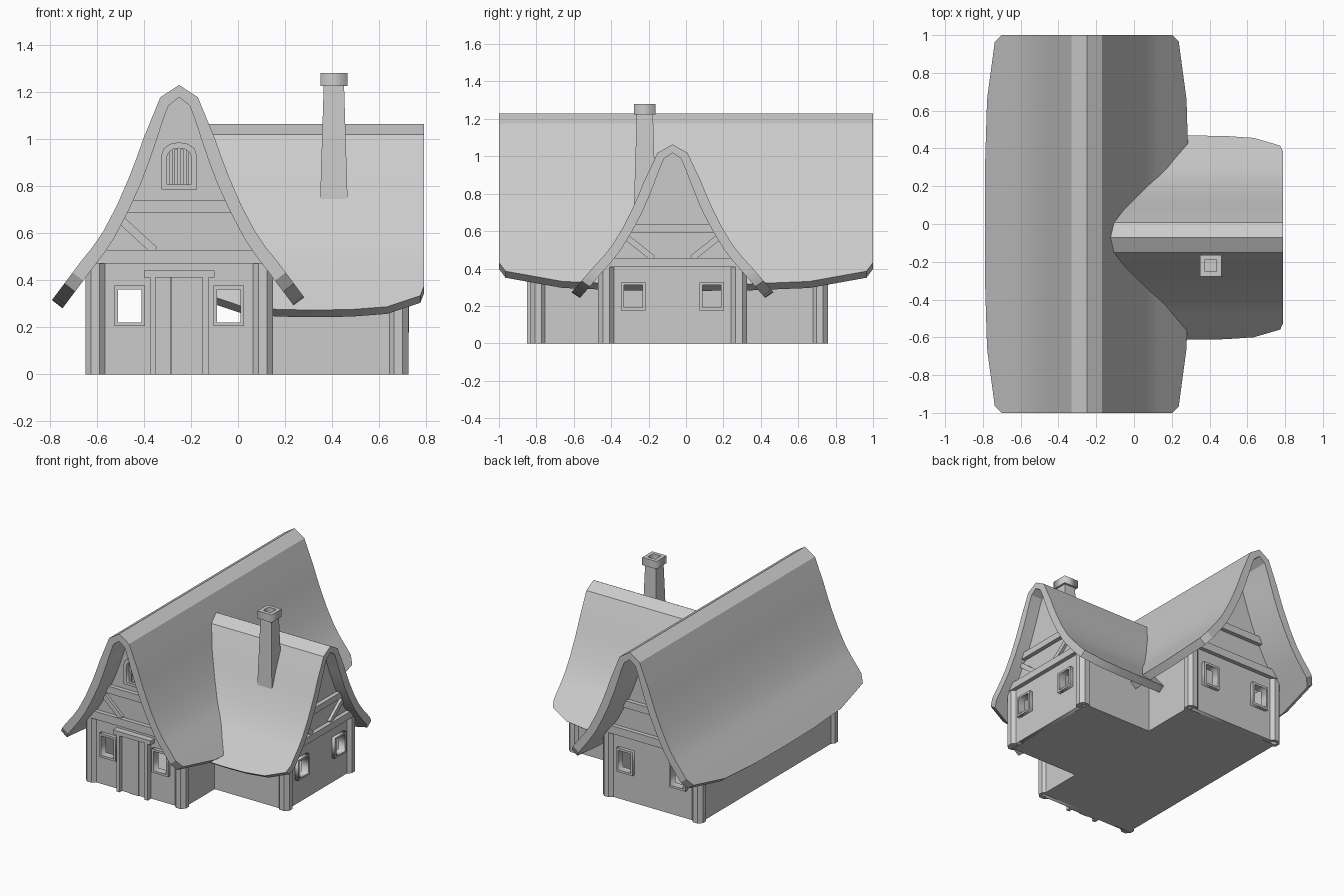
import bpy, bmesh, math
from mathutils import Matrix, Vector

if "Cube" in bpy.data.objects:
    bpy.data.objects.remove(bpy.data.objects["Cube"])

T = Matrix.Translation
# Half profiles of the roof (distance from ridge, height)
OUTER = [(0, 1.228), (.08, 1.176), (.115, 1.09), (.152, 1.0), (.182, .915), (.215, .83),
         (.265, .715), (.322, .607), (.37, .537), (.42, .475), (.54, .315)]
INNER = [(0, 1.176), (.045, 1.14), (.068, 1.08), (.097, .99), (.128, .9), (.162, .81),
         (.217, .69), (.275, .58), (.325, .505), (.375, .44), (.495, .28)]


def finish(bm, name, M):
    bm.transform(M)
    bmesh.ops.recalc_face_normals(bm, faces=bm.faces[:])
    me = bpy.data.meshes.new(name)
    bm.to_mesh(me)
    bm.free()
    ob = bpy.data.objects.new(name, me)
    bpy.context.collection.objects.link(ob)
    return ob


def box(name, lo, hi, M=Matrix(), rot=0):
    """Box between two corners, optionally turned about its own y axis."""
    lo, hi = Vector(lo), Vector(hi)
    bm = bmesh.new()
    bmesh.ops.create_cube(bm, size=1)
    return finish(bm, name, M @ T((lo + hi) / 2) @ Matrix.Rotation(rot, 4, 'Y')
                  @ Matrix.Diagonal((*(hi - lo), 1)))


def post(name, x, y, h):
    bm = bmesh.new()
    bmesh.ops.create_cone(bm, cap_ends=True, segments=8, radius1=.047, radius2=.047, depth=h)
    return finish(bm, name, T((x, y, h / 2)) @ Matrix.Rotation(math.pi / 8, 4, 'Z'))


def panel(name, loops, y0, y1, M):
    """Flat upright panel from an outline plus hole outlines in (x, z)."""
    cu = bpy.data.curves.new(name, 'CURVE')
    cu.dimensions, cu.fill_mode, cu.extrude = '2D', 'BOTH', (y1 - y0) / 2
    for pts in loops:
        sp = cu.splines.new('POLY')
        sp.points.add(len(pts) - 1)
        for p, (u, v) in zip(sp.points, pts):
            p.co = (u, v, 0, 1)
        sp.use_cyclic_u = True
    tmp = bpy.data.objects.new(name + "_outline", cu)
    bpy.context.collection.objects.link(tmp)
    bpy.context.view_layer.update()
    me = bpy.data.meshes.new_from_object(tmp.evaluated_get(bpy.context.evaluated_depsgraph_get()))
    bpy.data.objects.remove(tmp)
    bm = bmesh.new()
    bm.from_mesh(me)
    bpy.data.meshes.remove(me)
    bmesh.ops.remove_doubles(bm, verts=bm.verts[:], dist=1e-5)
    return finish(bm, name, M @ T((0, (y0 + y1) / 2, 0)) @ Matrix.Rotation(math.pi / 2, 4, 'X'))


def rect(cx, cz, w, h):
    return [(cx - w/2, cz - h/2), (cx + w/2, cz - h/2), (cx + w/2, cz + h/2), (cx - w/2, cz + h/2)]


def arch(cx, z0, w, h):
    r = w / 2
    top = [(cx + r * math.cos(a), z0 + h - r * .7 + .7 * r * math.sin(a))
           for a in [math.pi * i / 6 for i in range(7)]]
    return [(cx - r, z0), (cx + r, z0)] + top


def roof(name, half, M):
    """Thatched roof along y, eaves swept up at both ends."""
    ends = [(1, .452), (.965, .487), (.66, .528), (.33, .538)]
    stations = [(-f, w) for f, w in ends] + [(0, .54)] + [(f, w) for f, w in ends[::-1]]
    bm = bmesh.new()
    rows = []
    for f, w in stations:
        t = (w - .42) / .12
        sides = []
        for prof in (OUTER, INNER):
            (xa, za), (xb, zb) = prof[-2:]
            p = prof[:-1] + [(xa + (xb - xa) * t, za + (zb - za) * t)]
            p = [(-x, z) for x, z in p[:0:-1]] + p
            sides.append([bm.verts.new((x, f * half, z)) for x, z in p])
        rows.append(sides)
    for (o, i), (o2, i2) in zip(rows, rows[1:]):
        for a, b in ((o, o2), (i, i2)):
            for k in range(len(a) - 1):
                bm.faces.new((a[k], a[k+1], b[k+1], b[k]))
        for k in (0, -1):
            bm.faces.new((o[k], i[k], i2[k], o2[k]))
    for o, i in (rows[0], rows[-1]):
        for k in range(len(o) - 1):
            bm.faces.new((o[k], o[k+1], i[k+1], i[k]))
    ob = finish(bm, name, M)
    bpy.context.view_layer.objects.active = ob
    ob.select_set(True)
    bpy.ops.object.shade_smooth_by_angle(angle=math.radians(25))
    ob.select_set(False)


def gable(name, M, braces):
    """Gable wall with two open windows, beams and braces; outside is local -y."""
    half = [(.38, 0), (.38, .46), (.295, .6), (.185, .82), (.12, 1.0), (.06, 1.15)]
    outline = half + [(0, 1.195)] + [(-x, z) for x, z in half[::-1]]
    holes = [rect(s * .21, .29, .1, .14) for s in (-1, 1)]
    panel(name + "_wall", [outline] + holes, 0, .03, M)
    for s, h in zip((-1, 1), holes):
        panel(name + "_window_frame", [rect(s * .21, .29, .13, .172), h], -.025, .03, M)
    box(name + "_lower_beam", (-.365, -.03, .47), (.365, .01, .527), M)
    box(name + "_upper_beam", (-.228, -.03, .685), (.228, .01, .737), M)
    for s in braces:
        box(name + "_brace", (s*.178 - .1, -.02, .575), (s*.178 + .1, .01, .61), M, -s * -.74 * -1)


# Roofs
XC, YC = -.25, -.072
SQ = Matrix.Diagonal((1, 1, .866, 1))
QUARTER = Matrix.Rotation(math.pi / 2, 4, 'Z')
roof("main_roof", 1.0, T((XC, 0, 0)))
roof("wing_roof", .4625, T((.3275, YC, 0)) @ QUARTER @ SQ)

# Gable ends
FRONT = T((XC, -.81, 0))
gable("front_gable", FRONT, [-1])
gable("back_gable", T((XC, .735, 0)) @ Matrix.Rotation(math.pi, 4, 'Z'), [])
gable("wing_gable", T((.70, YC, 0)) @ QUARTER @ SQ, [-1, 1])

# Long walls and floor
box("left_wall", (-.63, -.81, 0), (-.60, .735, .46))
box("right_wall_front", (.10, -.81, 0), (.13, -.44, .46))
box("right_wall_back", (.10, .29, 0), (.13, .735, .46))
box("wing_front_wall", (.10, -.452, 0), (.70, -.422, .4))
box("wing_back_wall", (.10, .278, 0), (.70, .308, .4))
box("main_floor", (-.63, -.81, 0), (.13, .735, .012))
box("wing_floor", (.13, -.452, 0), (.70, .308, .012))

# Corner posts
for x in (XC - .355, XC + .355):
    for y in (-.79, .715):
        post("corner_post", x, y, .475)
for y in (YC - .355, YC + .355):
    post("wing_corner_post", .68, y, .41)

# Door: frame posts, lintel and planks
for s in (-1, 1):
    box("door_post", (s * .112 - .012, -.04, 0), (s * .112 + .012, .01, .41), FRONT)
box("door_lintel", (-.15, -.045, .41), (.15, .01, .44), FRONT)
for i in range(3):
    box("door_plank", (-.1 + i * .067, -.012 - .006 * (i % 2), 0),
        (-.034 + i * .067, .01, .41), FRONT)

# Attic window with arched frame and bars
panel("attic_window_frame", [arch(0, .785, .15, .2), arch(0, .805, .102, .155)], -.03, .01, FRONT)
for i in range(4):
    x = -.036 + i * .024
    box("attic_window_bar", (x - .007, -.015, .8), (x + .007, .01, .955), FRONT)

# Chimney: tapered stack and hollow cap
CH = T((.407, -.22, 0))
bm = bmesh.new()
bmesh.ops.create_cone(bm, cap_ends=True, segments=4, radius1=.058 * 2**.5,
                      radius2=.043 * 2**.5, depth=.49)
finish(bm, "chimney_stack", CH @ T((0, 0, .99)) @ Matrix.Rotation(math.pi / 4, 4, 'Z'))
panel("chimney_cap", [rect(0, 0, .114, .114), rect(0, 0, .062, .062)], -.0275, .0275,
      CH @ T((0, 0, 1.252)) @ Matrix.Rotation(math.pi / 2, 4, 'X'))
